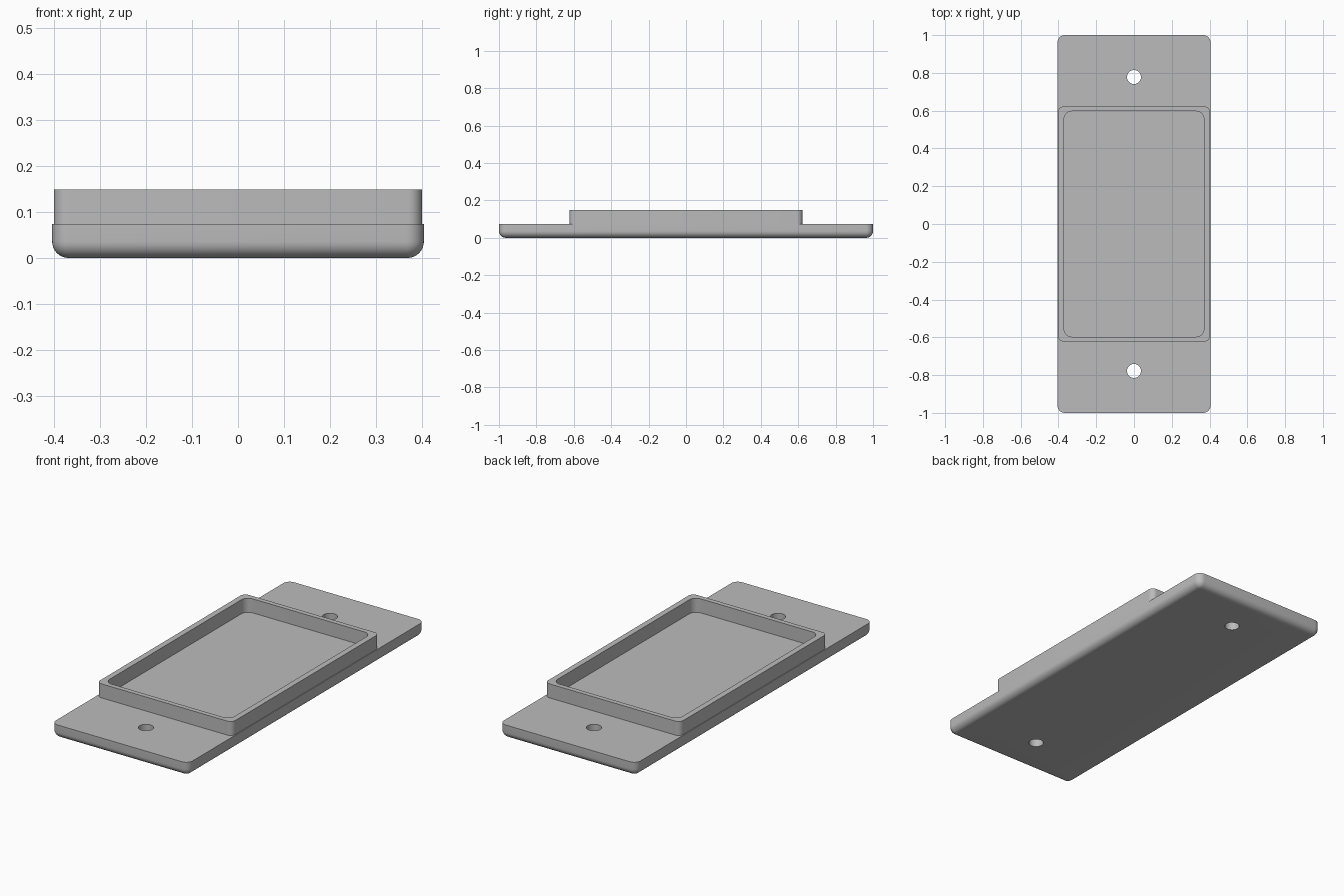
import bpy
import bmesh
from math import cos, sin, pi, radians

if "Cube" in bpy.data.objects:
    bpy.data.objects.remove(bpy.data.objects["Cube"], do_unlink=True)

grey = bpy.data.materials.new("plain grey")
grey.use_nodes = True
colour = (0.5, 0.5, 0.5, 1)
grey.diffuse_color = colour
grey.node_tree.nodes["Principled BSDF"].inputs["Base Color"].default_value = colour

CORNER_STEPS = 8
PLATE_TOP = 0.074


def ring(bm, half_x, half_y, radius, z):
    """Rounded rectangle of vertices, counter-clockwise from above."""
    verts = []
    for corner, (sx, sy) in enumerate([(1, 1), (-1, 1), (-1, -1), (1, -1)]):
        for i in range(CORNER_STEPS + 1):
            a = pi / 2 * (corner + i / CORNER_STEPS)
            verts.append(bm.verts.new((sx * (half_x - radius) + radius * cos(a),
                                       sy * (half_y - radius) + radius * sin(a), z)))
    return verts


def loft(bm, rings):
    for a, b in zip(rings, rings[1:]):
        for i in range(len(a)):
            j = (i + 1) % len(a)
            bm.faces.new((a[i], a[j], b[j], b[i]))


def finish(bm, name):
    mesh = bpy.data.meshes.new(name)
    bm.to_mesh(mesh)
    bm.free()
    mesh.materials.append(grey)
    obj = bpy.data.objects.new(name, mesh)
    bpy.context.collection.objects.link(obj)
    return obj


def activate(obj):
    bpy.ops.object.select_all(action='DESELECT')
    obj.select_set(True)
    bpy.context.view_layer.objects.active = obj


# Base plate with rounded corners and a filleted lower edge
half_x, half_y, corner, fillet = 0.405, 1.0, 0.038, 0.036
bm = bmesh.new()
rings = []
for i in range(CORNER_STEPS + 1):
    a = pi / 2 * i / CORNER_STEPS
    inset = fillet * (1 - sin(a))
    rings.append(ring(bm, half_x - inset, half_y - inset, corner - inset,
                      fillet * (1 - cos(a))))
rings.append(ring(bm, half_x, half_y, corner, PLATE_TOP))
loft(bm, rings)
bm.faces.new(reversed(rings[0]))
bm.faces.new(rings[-1])
plate = finish(bm, "base_plate")

# Screw holes through both ends
for y in (-0.778, 0.778):
    bpy.ops.mesh.primitive_cylinder_add(vertices=32, radius=0.037, depth=0.4,
                                        location=(0, y, 0))
    cutter = bpy.context.object
    cutter.name = "hole_cutter"
    cutter.hide_render = True
    cutter.data.materials.append(grey)
    cut = plate.modifiers.new("screw_hole", 'BOOLEAN')
    cut.operation = 'DIFFERENCE'
    cut.solver = 'EXACT'
    cut.object = cutter
    activate(plate)
    bpy.ops.object.modifier_apply(modifier=cut.name)
    bpy.data.objects.remove(cutter, do_unlink=True)

# Raised rectangular rim around the shallow tray
bm = bmesh.new()
loft(bm, [ring(bm, 0.401, 0.623, 0.03, PLATE_TOP),
          ring(bm, 0.401, 0.623, 0.03, 0.149),
          ring(bm, 0.37, 0.597, 0.04, 0.149),
          ring(bm, 0.37, 0.597, 0.04, PLATE_TOP)])
rim = finish(bm, "tray_rim")

for obj in (plate, rim):
    activate(obj)
    bpy.ops.object.shade_smooth_by_angle(angle=radians(30))
